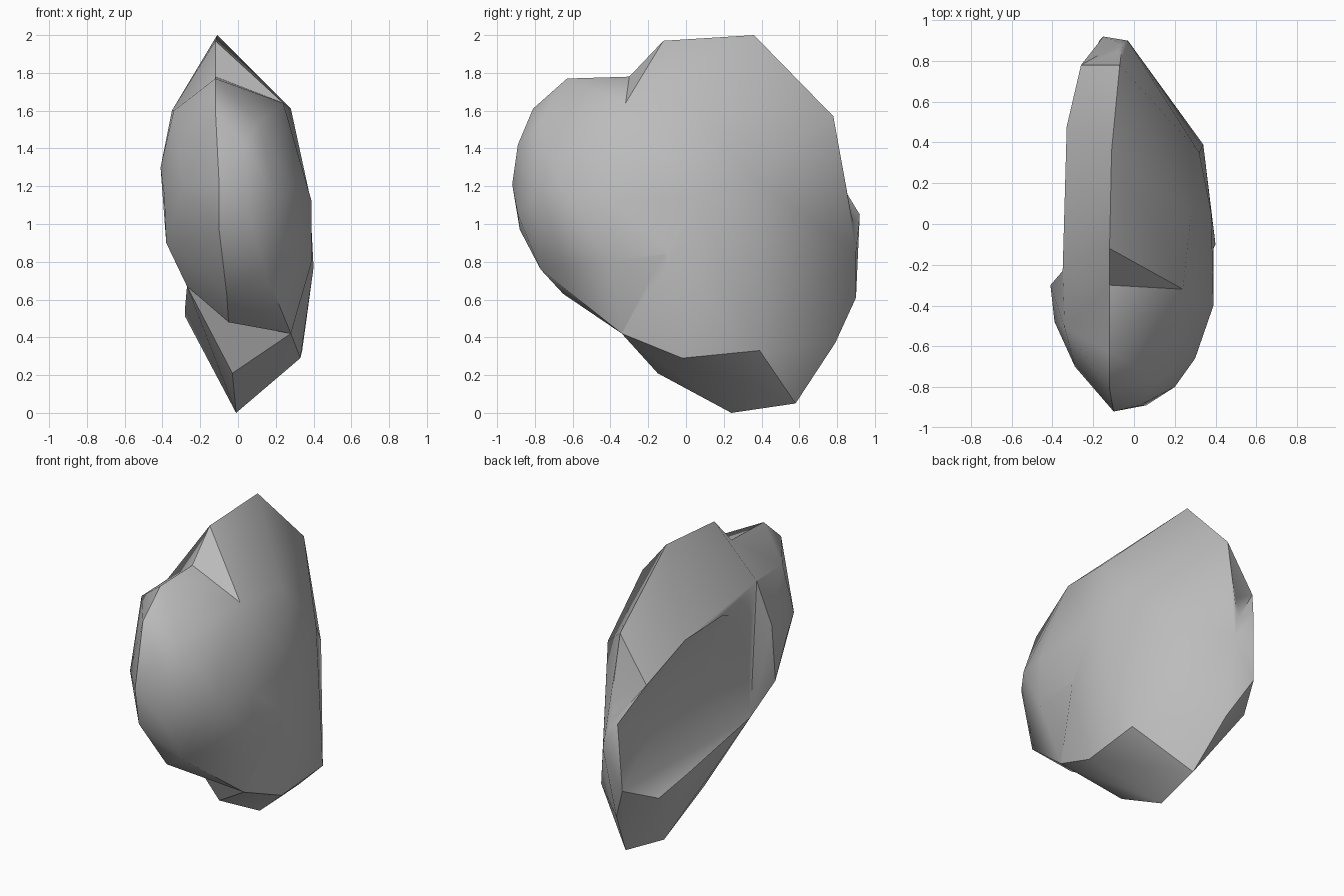
import bpy
import bmesh
import math

default_cube = bpy.data.objects.get("Cube")
if default_cube:
    bpy.data.objects.remove(default_cube, do_unlink=True)

# Single stone colour
stone = bpy.data.materials.new("grey_stone")
stone.use_nodes = True
stone_colour = (0.5, 0.5, 0.5, 1)
stone.diffuse_color = stone_colour
shader = stone.node_tree.nodes["Principled BSDF"]
shader.inputs["Base Color"].default_value = stone_colour
shader.inputs["Roughness"].default_value = 0.9


def hull_object(name, points):
    """Make a chiselled convex block from corner points in hundredths."""
    bm = bmesh.new()
    for x, y, z in sorted(set(points)):
        bm.verts.new((x / 100, y / 100, z / 100))
    result = bmesh.ops.convex_hull(bm, input=bm.verts)
    leftovers = {item for item in result["geom_interior"] + result["geom_unused"]
                 if isinstance(item, bmesh.types.BMVert)}
    bmesh.ops.delete(bm, geom=list(leftovers), context="VERTS")
    bmesh.ops.recalc_face_normals(bm, faces=bm.faces)
    mesh = bpy.data.meshes.new(name)
    bm.to_mesh(mesh)
    bm.free()
    mesh.materials.append(stone)
    obj = bpy.data.objects.new(name, mesh)
    bpy.context.collection.objects.link(obj)
    return obj


def apply_boolean(target, helper, operation):
    """Join or carve with a helper block, then discard the helper."""
    helper.hide_render = True
    modifier = target.modifiers.new(operation.lower(), "BOOLEAN")
    modifier.operation = operation
    modifier.solver = "EXACT"
    modifier.object = helper
    bpy.context.view_layer.objects.active = target
    bpy.ops.object.modifier_apply(modifier=modifier.name)
    bpy.data.objects.remove(helper, do_unlink=True)


# Rim of the hollow on the model's right flank: slab part and lobe part
slab_rim = [
    (-26, 78, 128), (-33, 48, 148), (-32, 10, 150), (-27, -28, 67),
    (-25, 5, 65), (-28, 37, 56), (-28, 68, 51), (-17, 90, 61), (-15, 92, 105),
]
lobe_rim = [(-41, -30, 130), (-38, -38, 90), (-27, -28, 67)]

# Main slab: crest, broad flank, back edge and chipped foot
crest = [(-11, 36, 200), (-12, -12, 197), (-7, 78, 157), (-35, -23, 160),
         (28, 5, 161), (24, -32, 164), (-12, -30, 178)]
broad_flank = [(32, 35, 125), (38, 5, 115), (40, -10, 77), (32, 35, 75),
               (13, 65, 90), (13, 65, 60)]
back_edge = [(-3, 90, 85), (-5, 79, 37)]
foot = [(33, -2, 29), (34, 39, 33), (28, -34, 42), (3, 58, 5),
        (-1, 24, 0), (-3, -15, 21)]
rock = hull_object("rock", slab_rim + crest + broad_flank + back_edge + foot)

# Rounded front lobe, with a step below the crest and an undercut chin
lobe_top = [(-12, -63, 177), (-12, -30, 178), (-34, -51, 160), (-35, -23, 160),
            (24, -32, 164), (17, -52, 157), (11, -77, 154), (-12, -81, 161)]
lobe_nose = [(3, -89, 142), (-10, -92, 121), (6, -89, 105), (-10, -88, 97),
             (20, -80, 115), (30, -66, 118), (-29, -70, 120)]
lobe_flanks = [(39, -40, 112), (38, 5, 115), (39, -8, 85), (39, -40, 80),
               (-39, -48, 115)]
lobe_chin = [(14, -77, 76), (-6, -65, 63), (2, -47, 54), (-5, -40, 48),
             (28, -34, 42)]
front_lobe = hull_object("front_lobe", lobe_rim + lobe_top + lobe_nose
                         + lobe_flanks + lobe_chin)
apply_boolean(rock, front_lobe, "UNION")

# Shallow hollow carved inward from the rim
hollow_rim = slab_rim + lobe_rim
hollow_floor = [(-14, 5, 99), (-11, 50, 84)]
outer_rim = [(x - 40, y, z) for x, y, z in hollow_rim]
hollow = hull_object("hollow_cutter", hollow_rim + hollow_floor + outer_rim)
apply_boolean(rock, hollow, "DIFFERENCE")

# Small chip knocked out of the upper back edge
chip_rim = [(-7, 78, 157), (-26, 78, 128), (-15, 92, 105), (-3, 91, 95)]
outer_chip = [(x, y + 30, z) for x, y, z in chip_rim]
chip = hull_object("chip_cutter", chip_rim + [(-8, 84, 116)] + outer_chip)
apply_boolean(rock, chip, "DIFFERENCE")

# Weld slivers and soften gentle facets while keeping the chipped edges crisp
bm = bmesh.new()
bm.from_mesh(rock.data)
bmesh.ops.remove_doubles(bm, verts=bm.verts, dist=0.004)
bmesh.ops.recalc_face_normals(bm, faces=bm.faces)
bm.to_mesh(rock.data)
bm.free()
bpy.ops.object.select_all(action="DESELECT")
rock.select_set(True)
bpy.context.view_layer.objects.active = rock
bpy.ops.object.shade_smooth_by_angle(angle=math.radians(36))
